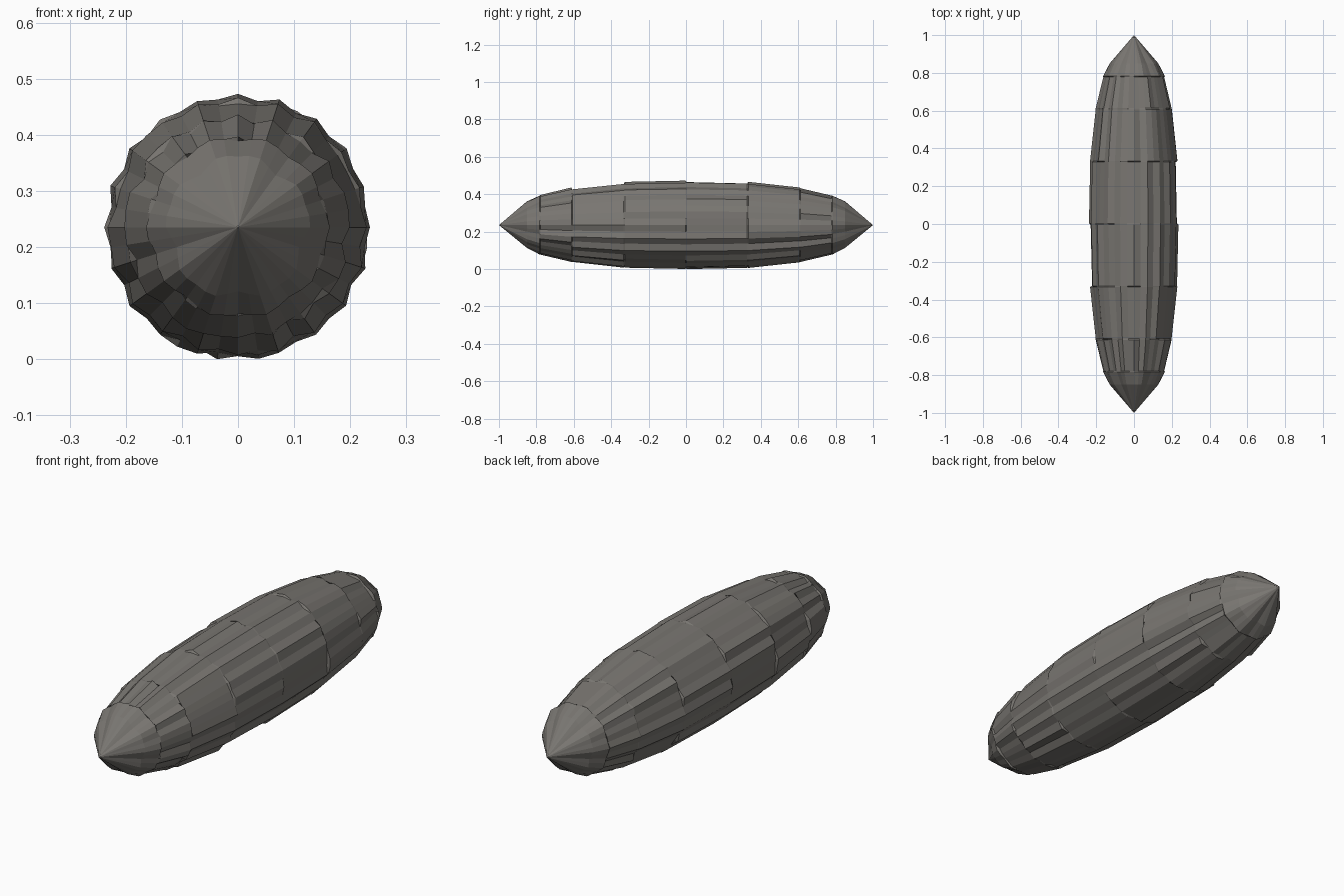
import bpy, bmesh, math, random

if "Cube" in bpy.data.objects:
    bpy.data.objects.remove(bpy.data.objects["Cube"])

random.seed(7)
N = 40                      # flutes around the body
CZ, R = 0.241, 0.24

# (y, radius, groove depth) along half the spindle, tip to middle
PROFILE = [(0.85, 0.134, 0.012), (0.78, 0.163, 0.014), (0.61, 0.203, 0.018),
           (0.33, 0.233, 0.016), (0.0, 0.2395, 0.014)]


def flutes():
    """One random ridge and groove pattern: 0 is a ridge, 1 a groove."""
    return [(0.1 if i % 2 == 0 else 0.75) + random.uniform(-0.1, 0.25)
            for i in range(N)]


base = flutes()
bm = bmesh.new()


def ring(y, r, depth, pattern, petals=0.0):
    verts = []
    for i in range(N):
        a = math.tau * i / N + math.pi / 2
        petal = petals * (0.5 - 0.5 * math.cos(5 * (a - math.pi / 2)))
        rr = min(r - depth * pattern[i] - petal, R)
        verts.append(bm.verts.new((rr * math.cos(a), y, CZ + rr * math.sin(a))))
    return verts


def bridge(a, b):
    for i in range(N):
        j = (i + 1) % N
        bm.faces.new((a[i], a[j], b[j], b[i]))


# Bands from front to back; each has its own flutes, so strips step at the joints
full = [(-y, r, d) for y, r, d in PROFILE] + PROFILE[-2::-1]
rings = []
smooth = [0.3 + 0.35 * math.cos(math.tau * i / 4) for i in range(N)]
for k in range(len(full) - 1):
    (y0, r0, d0), (y1, r1, d1) = full[k], full[k + 1]
    tip = k in (0, len(full) - 2)
    new = flutes()
    pat = smooth if tip else [b if random.random() < 0.6 else n
                              for b, n in zip(base, random.sample(new, N))]
    g = 0.003
    p0 = 0.012 if abs(y0) > 0.8 else 0
    p1 = 0.012 if abs(y1) > 0.8 else 0
    rings.append(ring(y0 + (g if k else 0), r0, d0, pat, p0))
    rings.append(ring(y1 - (g if k < len(full) - 2 else 0), r1, d1, pat, p1))
for a, b in zip(rings, rings[1:]):
    bridge(a, b)

# Pointed tips
for loop, y in ((rings[0], -1), (rings[-1], 1)):
    tip_vert = bm.verts.new((0, y, CZ))
    for i in range(N):
        bm.faces.new((loop[i], loop[(i + 1) % N], tip_vert))

bmesh.ops.recalc_face_normals(bm, faces=bm.faces)
low = min(v.co.z for v in bm.verts)
bmesh.ops.translate(bm, verts=bm.verts, vec=(0, 0, -low))
mesh = bpy.data.meshes.new("fluted_spindle")
bm.to_mesh(mesh)
bm.free()
body = bpy.data.objects.new("fluted_spindle", mesh)
bpy.context.collection.objects.link(body)

# Dark warm grey
mat = bpy.data.materials.new("dark_grey")
mat.diffuse_color = (0.19, 0.18, 0.165, 1)
mat.use_nodes = True
mat.node_tree.nodes["Principled BSDF"].inputs["Base Color"].default_value = mat.diffuse_color
mesh.materials.append(mat)
